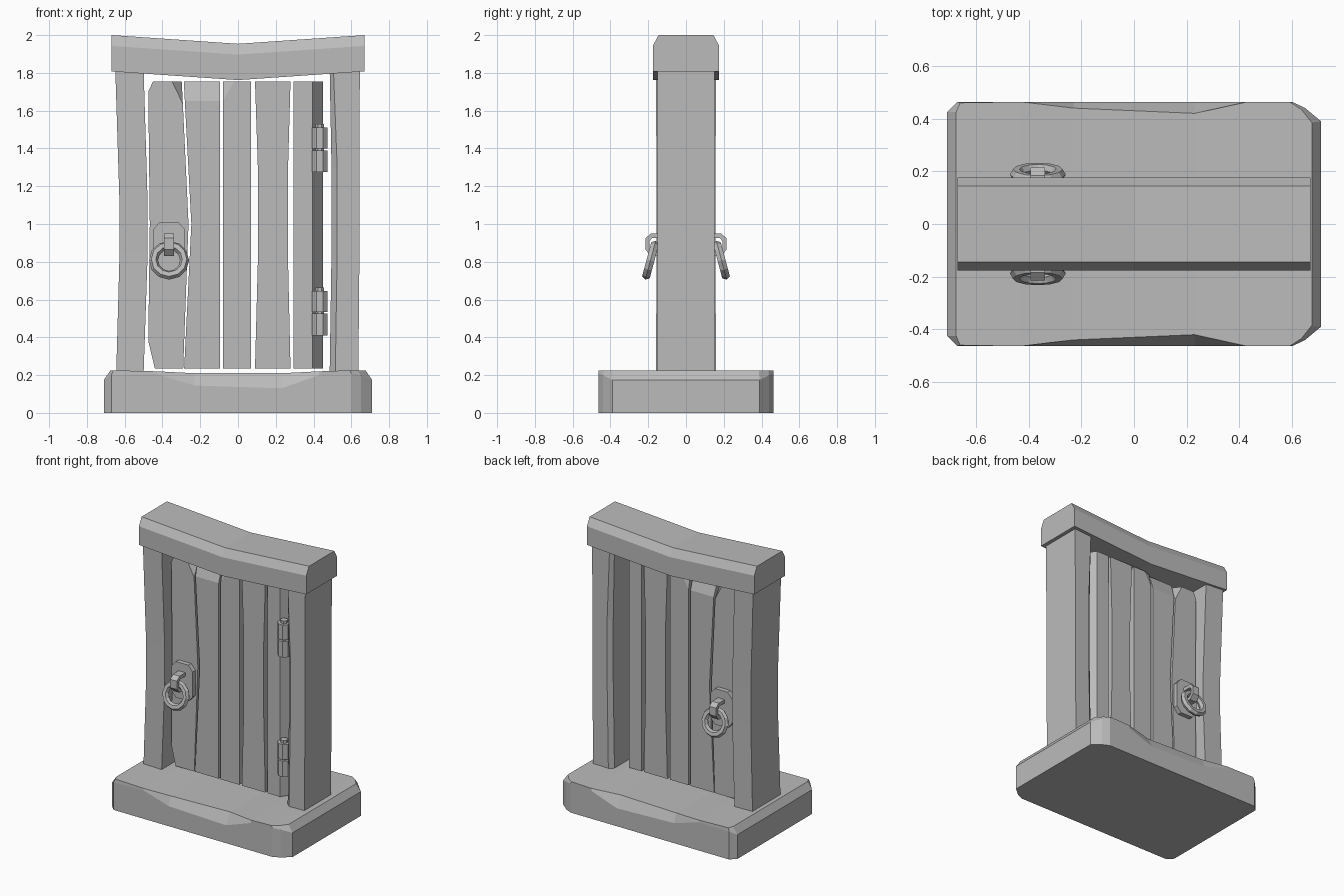
import bpy, bmesh, math
from mathutils import Vector

if "Cube" in bpy.data.objects:
    bpy.data.objects.remove(bpy.data.objects["Cube"], do_unlink=True)

grey = bpy.data.materials.new("plain grey")
grey.use_nodes = True
grey.diffuse_color = (0.5, 0.5, 0.5, 1)
grey.node_tree.nodes["Principled BSDF"].inputs["Base Color"].default_value = (0.5, 0.5, 0.5, 1)


def chip(bm, a, b, c):
    """Slice a corner off along the plane through three points."""
    a, b, c = Vector(a), Vector(b), Vector(c)
    n = (b - a).cross(c - a).normalized()
    middle = sum((v.co for v in bm.verts), Vector()) / len(bm.verts)
    if n.dot(middle - a) > 0:
        n = -n
    bmesh.ops.bisect_plane(bm, geom=bm.verts[:] + bm.edges[:] + bm.faces[:],
                           plane_co=a, plane_no=n, clear_outer=True)
    bmesh.ops.holes_fill(bm, edges=[e for e in bm.edges if e.is_boundary])


def loft(name, rings, chips=(), cap_top=True):
    """Skin a stack of point rings and close both ends."""
    bm = bmesh.new()
    rows = [[bm.verts.new(p) for p in ring] for ring in rings]
    n = len(rows[0])
    for r, s in zip(rows, rows[1:]):
        for i in range(n):
            j = (i + 1) % n
            bm.faces.new((r[i], r[j], s[j], s[i]))
    bm.faces.new(rows[0])
    top = rows[-1]
    if cap_top:
        bm.faces.new(top)
    else:  # strips from front edge to back edge for a sagging top
        for i in range(n // 2 - 1):
            bm.faces.new((top[i], top[i + 1], top[n - 2 - i], top[n - 1 - i]))
    for pts in chips:
        for s in (1, -1):
            chip(bm, *[(x, s * y, z) for x, y, z in pts])
    bmesh.ops.recalc_face_normals(bm, faces=bm.faces[:])
    mesh = bpy.data.meshes.new(name)
    bm.to_mesh(mesh)
    bm.free()
    mesh.materials.append(grey)
    ob = bpy.data.objects.new(name, mesh)
    bpy.context.collection.objects.link(ob)


def there_and_back(half):
    return half + [(x, -y, z) for x, y, z in reversed(half)]


def slab(x0, x1, z, d):
    """Level rectangle of half depth d."""
    return there_and_back([(x0, -d, z), (x1, -d, z)])


# Stone base with worn front and back edges
foot = [(-.71, -.425), (-.67, -.464), (-.43, -.464), (-.23, -.464), (.23, -.464),
        (.43, -.464), (.6, -.464), (.65, -.44), (.71, -.39)]
rim_z = [.175, .2, .205, .145, .13, .2, .21, .2, .175]
top = [(-.675, -.425, .225), (-.66, -.46, .225), (-.43, -.464, .22),
       (-.23, -.44, .21), (.23, -.42, .21), (.43, -.464, .22),
       (.59, -.464, .225), (.635, -.435, .225), (.675, -.385, .225)]
loft("base", [there_and_back([(x, y, 0) for x, y in foot]),
              there_and_back([(x, y, z) for (x, y), z in zip(foot, rim_z)]),
              there_and_back(top)], cap_top=False)

# Side posts, slightly bowed; the left one has worn inner edges
loft("right_post", [slab(-.645, -.5, .2, .16), slab(-.627, -.478, .85, .155),
                    slab(-.627, -.478, 1.1, .155), slab(-.65, -.5, 1.83, .16)])
loft("left_post", [there_and_back([(inner, -.125, z), (edge, -.152, z), (outer, -.152, z)])
                   for inner, edge, outer, z in ((.485, .515, .637, .2), (.495, .525, .643, .85),
                                                 (.495, .525, .643, 1.3), (.485, .505, .645, 1.83))])

# Sagging top beam with chamfered upper edges
profile = [(-.176, 0), (-.176, .135), (-.145, .192), (.145, .192), (.176, .135), (.176, 0)]
loft("top_beam", [[(x, y, base + z) for y, z in profile]
                  for x, base in ((-.67, 1.808), (0, 1.762), (.67, 1.808))])

# Door planks
LOW, HIGH, D = .235, 1.755, .085
CHIP = 1.65
loft("plank_1", [slab(-.44, -.29, LOW, D), slab(-.475, -.285, .38, D),
                 slab(-.467, -.262, 1.0, D), slab(-.475, -.295, 1.7, D),
                 slab(-.45, -.298, HIGH, D)],
     [((-.35, -D, HIGH), (-.298, -D, CHIP), (-.298, -.015, HIGH))])
loft("plank_2", [slab(-.285, -.095, LOW, D), slab(-.247, -.095, 1.0, D),
                 slab(-.287, -.095, HIGH, D)],
     [((-.28, -D, CHIP), (-.1, -D, CHIP), (-.1, -.05, HIGH))])
loft("plank_3", [slab(-.08, .07, LOW, D), slab(-.08, .07, HIGH, D)],
     [((-.08, -D, CHIP), (-.02, -D, HIGH), (-.08, -.065, HIGH))])
loft("plank_4", [slab(.09, .278, LOW, D), slab(.105, .265, .8, D),
                 slab(.105, .265, 1.3, D), slab(.09, .278, HIGH, D)])
loft("plank_5", [there_and_back([(.295, -D, z), (.395, -D, z), (.45, -.005, z)])
                 for z in (LOW, HIGH)])


def knuckle(name, r, z0, z1):
    ring = [(math.cos(a), math.sin(a))
            for a in (math.pi / 8 + k * math.pi / 4 for k in range(8))]
    loft(name, [[(.433 + r * u, -.09 + r * v, z) for u, v in ring] for z in (z0, z1)])


# Hinges: two barrels on a pin
for label, z in (("lower", .41), ("upper", 1.275)):
    knuckle(label + "_hinge_bottom", .045, z, z + .115)
    knuckle(label + "_hinge_top", .045, z + .125, z + .235)
    knuckle(label + "_hinge_pin", .025, z + .01, z + .255)

# Ring handles on both faces
HX = -.365
plate = [(-.05, .75), (.05, .75), (.085, .79), (.085, .97),
         (.05, 1.01), (-.05, 1.01), (-.085, .97), (-.085, .79)]
hook = [((.1, .95), (.1, .925)), ((.185, .95), (.18, .925)),
        ((.215, .925), (.192, .91)), ((.215, .865), (.192, .87)),
        ((.185, .83), (.175, .855)), ((.1, .83), (.1, .855))]
for label, s in (("front", -1), ("back", 1)):
    loft(label + "_handle_plate",
         [[(HX + x, s * y, z) for x, z in plate] for y in (.08, .118)])
    loft(label + "_handle_hook",
         [[(HX - .027, s * o[0], o[1]), (HX + .027, s * o[0], o[1]),
           (HX + .027, s * i[0], i[1]), (HX - .027, s * i[0], i[1])] for o, i in hook])
    bpy.ops.mesh.primitive_torus_add(
        major_segments=12, minor_segments=6, major_radius=.082, minor_radius=.024,
        location=(HX, s * .188, .808), rotation=(-s * math.radians(75), 0, 0))
    ring = bpy.context.object
    ring.name = label + "_handle_ring"
    ring.data.materials.append(grey)
    for f in ring.data.polygons:
        f.use_smooth = False
